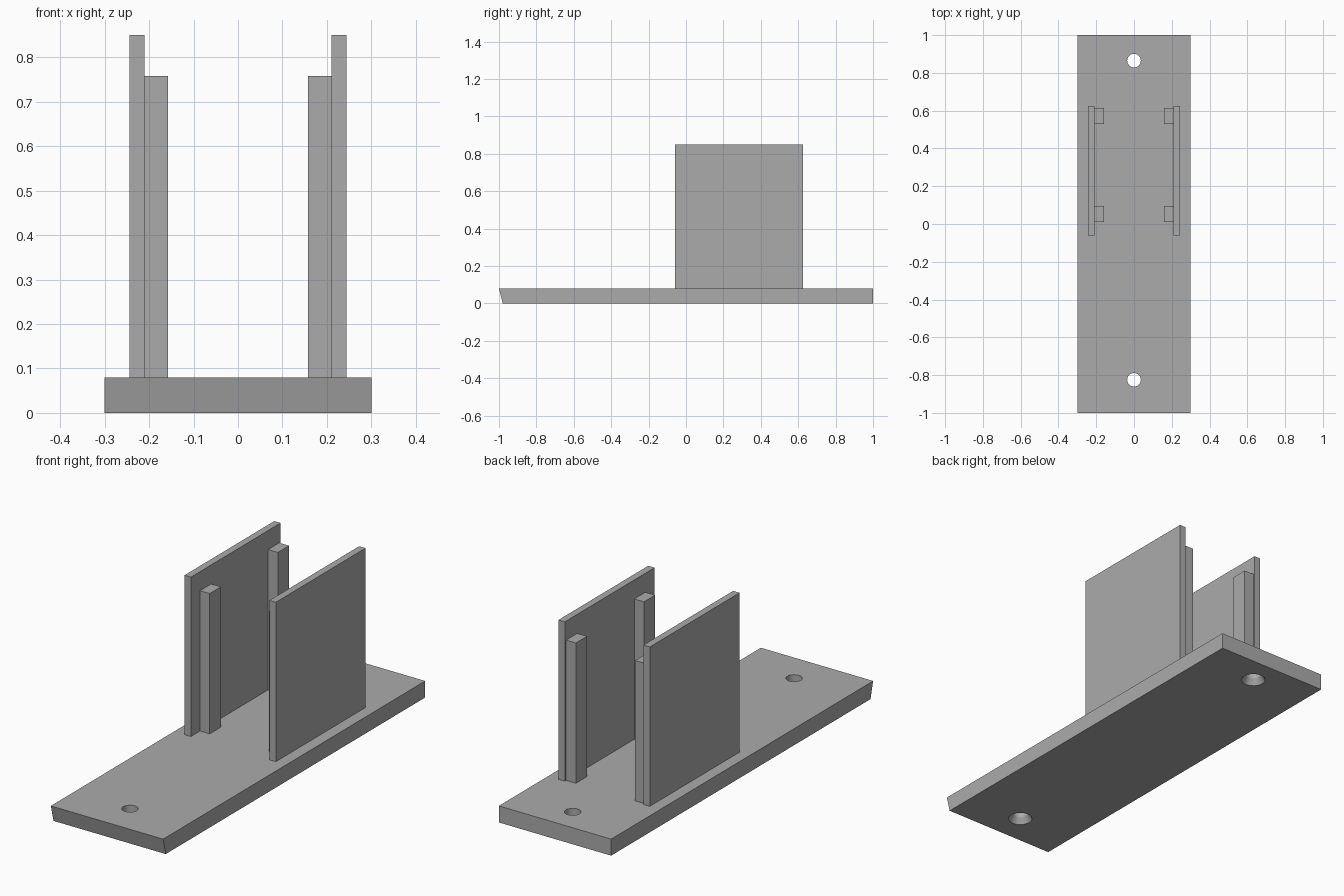
import bpy
import bmesh
from math import cos, sin, tau, radians

cube = bpy.data.objects.get("Cube")
if cube:
    bpy.data.objects.remove(cube, do_unlink=True)

# One plain grey for everything
grey = bpy.data.materials.new("plain_grey")
grey.use_nodes = True
colour = (0.41, 0.41, 0.41, 1)
grey.diffuse_color = colour
grey.node_tree.nodes["Principled BSDF"].inputs["Base Color"].default_value = colour

BASE_TOP = 0.08


def add_object(name, bm):
    bmesh.ops.recalc_face_normals(bm, faces=bm.faces)
    mesh = bpy.data.meshes.new(name)
    bm.to_mesh(mesh)
    bm.free()
    mesh.materials.append(grey)
    obj = bpy.data.objects.new(name, mesh)
    bpy.context.collection.objects.link(obj)
    return obj


def bridge(bm, rings):
    """Skin a stack of vertex rings and cap both ends."""
    for low, high in zip(rings, rings[1:]):
        for i in range(len(low)):
            j = (i + 1) % len(low)
            bm.faces.new((low[i], low[j], high[j], high[i]))
    bm.faces.new(rings[0])
    bm.faces.new(rings[-1])


def extrude_x(name, outline, x0, x1):
    """Extrude a (y, z) outline between two x positions."""
    bm = bmesh.new()
    bridge(bm, [[bm.verts.new((x, y, z)) for y, z in outline] for x in (x0, x1)])
    return add_object(name, bm)


def upright(name, x0, x1, y0, y1, top):
    outline = [(y0, BASE_TOP), (y1, BASE_TOP), (y1, top), (y0, top)]
    return extrude_x(name, outline, x0, x1)


# Base plate with a slightly undercut front end
base = extrude_x("base_plate",
                 [(-0.98, 0), (1, 0), (1, BASE_TOP), (-1, BASE_TOP)], -0.3, 0.3)

# Screw holes, countersunk from below
bm = bmesh.new()
for y in (-0.825, 0.865):
    profile = [(0.055, -0.02), (0.055, 0), (0.036, 0.03), (0.036, 0.12)]
    bridge(bm, [[bm.verts.new((r * cos(tau * i / 32), y + r * sin(tau * i / 32), z))
                 for i in range(32)] for r, z in profile])
cutter = add_object("hole_cutter", bm)
cutter.hide_render = True

bpy.context.view_layer.objects.active = base
cut = base.modifiers.new("screw_holes", 'BOOLEAN')
cut.operation = 'DIFFERENCE'
cut.solver = 'EXACT'
cut.object = cutter
bpy.ops.object.modifier_apply(modifier=cut.name)
bpy.data.objects.remove(cutter, do_unlink=True)

bpy.ops.object.select_all(action='DESELECT')
base.select_set(True)
bpy.ops.object.shade_smooth_by_angle(angle=radians(25))

# Side panels, each with two inner posts
for side, s in (("left", 1), ("right", -1)):
    upright(side + "_panel", s * 0.21, s * 0.244, -0.06, 0.625, 0.85)
    upright(side + "_front_post", s * 0.158, s * 0.21, 0.01, 0.095, 0.758)
    upright(side + "_back_post", s * 0.158, s * 0.21, 0.53, 0.615, 0.758)
